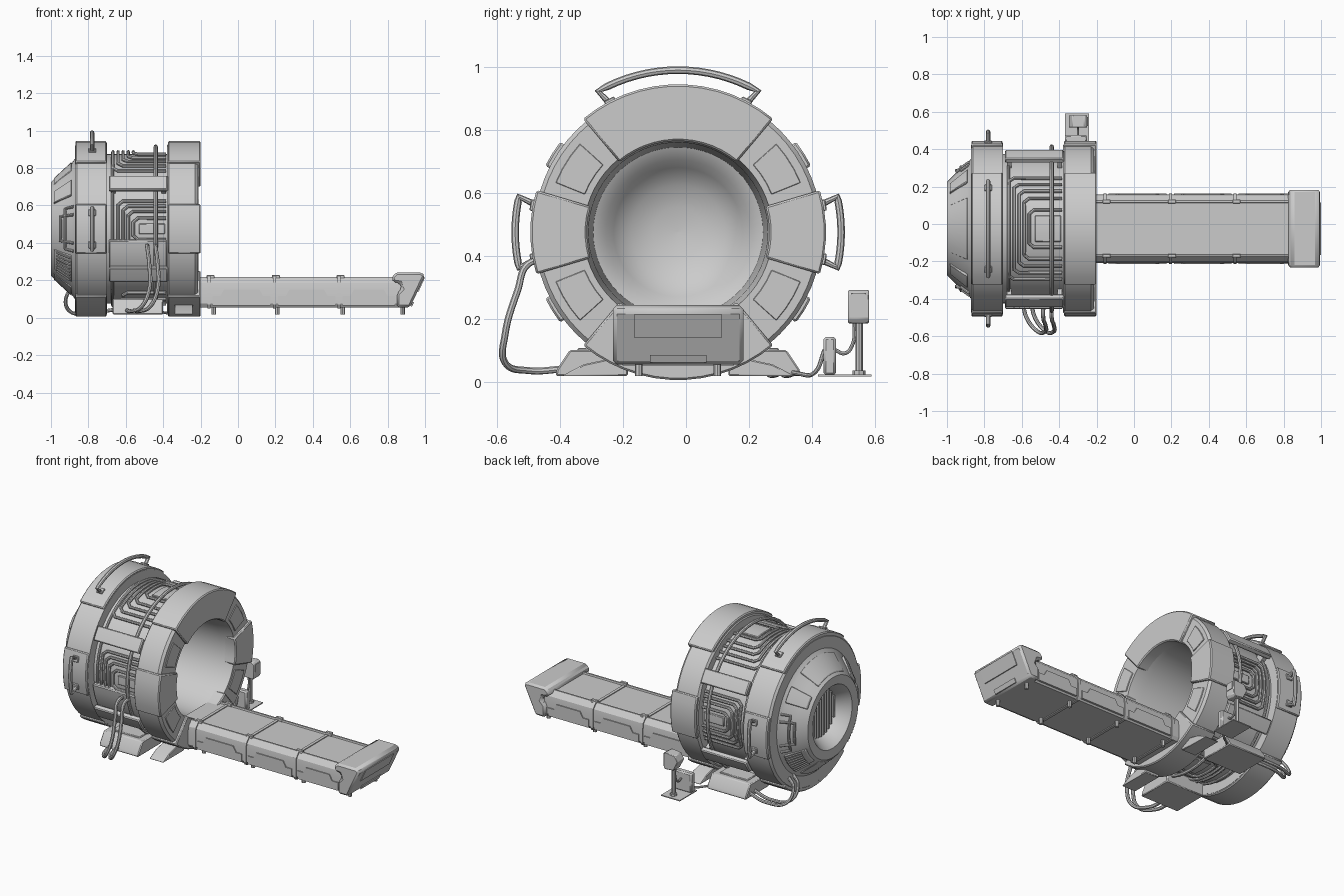
import bpy, bmesh, math
from mathutils import Vector

cube = bpy.data.objects.get("Cube")
if cube:
    bpy.data.objects.remove(cube)

CY, CZ = -0.025, 0.475          # axis of the scanner drum
grey = bpy.data.materials.new("grey_metal")
grey.use_nodes = True
grey.diffuse_color = (0.6, 0.6, 0.6, 1)
grey.node_tree.nodes["Principled BSDF"].inputs["Base Color"].default_value = (0.6, 0.6, 0.6, 1)


def P(x, deg, r):
    a = math.radians(deg)
    return Vector((x, CY + r * math.cos(a), CZ + r * math.sin(a)))


def finish(name, bm, bevel=0):
    bmesh.ops.remove_doubles(bm, verts=bm.verts, dist=1e-5)
    bmesh.ops.recalc_face_normals(bm, faces=bm.faces)
    me = bpy.data.meshes.new(name)
    bm.to_mesh(me)
    bm.free()
    return place(name, me, bevel)


def place(name, me, bevel=0):
    ob = bpy.data.objects.new(name, me)
    bpy.context.collection.objects.link(ob)
    me.materials.clear()
    me.materials.append(grey)
    bpy.ops.object.select_all(action='DESELECT')
    ob.select_set(True)
    bpy.context.view_layer.objects.active = ob
    bpy.ops.object.shade_smooth_by_angle(angle=math.radians(32))
    if bevel:
        m = ob.modifiers.new("edge", 'BEVEL')
        m.width, m.segments = bevel, 1
    return ob


def loft(name, rings, bevel=0, caps=True):
    """Skin a list of closed rings of points."""
    bm = bmesh.new()
    vs = [[bm.verts.new(p) for p in ring] for ring in rings]
    n = len(vs[0])
    for a, b in zip(vs, vs[1:]):
        for i in range(n):
            bm.faces.new((a[i], a[(i + 1) % n], b[(i + 1) % n], b[i]))
    if caps:
        bm.faces.new(vs[0])
        bm.faces.new(vs[-1])
    return finish(name, bm, bevel)


def lathe(name, profile, seg=64):
    return loft(name, [[P(x, 360 * i / seg, max(r, 0.002)) for i in range(seg)] for x, r in profile])


def sector(name, x0, x1, r0, r1, mid, half, bevel=0.006):
    n = max(2, int(half / 3))
    angles = [mid - half + 2 * half * i / n for i in range(n + 1)]
    return loft(name, [[P(x0, a, r0), P(x1, a, r0), P(x1, a, r1), P(x0, a, r1)] for a in angles], bevel)


def prism_x(name, yz, x0, x1, bevel=0):
    return loft(name, [[(x, y, z) for y, z in yz] for x in (x0, x1)], bevel)


def prism_y(name, xz, y0, y1, bevel=0):
    return loft(name, [[(x, y, z) for x, z in xz] for y in (y0, y1)], bevel)


def box(name, x0, x1, y0, y1, z0, z1, bevel=0.004):
    return prism_x(name, [(y0, z0), (y1, z0), (y1, z1), (y0, z1)], x0, x1, bevel)


def tube(name, pts, r, smooth=False, cyclic=False):
    cu = bpy.data.curves.new(name, 'CURVE')
    cu.dimensions = '3D'
    cu.bevel_depth, cu.bevel_resolution, cu.use_fill_caps = r, 2, True
    sp = cu.splines.new('BEZIER' if smooth else 'POLY')
    pool = sp.bezier_points if smooth else sp.points
    pool.add(len(pts) - 1)
    for p, q in zip(pool, pts):
        if smooth:
            p.co, p.handle_left_type, p.handle_right_type = q, 'AUTO', 'AUTO'
        else:
            p.co = (*q, 1)
    sp.use_cyclic_u, sp.resolution_u = cyclic, 8
    tmp = bpy.data.objects.new(name + "_path", cu)
    me = bpy.data.meshes.new_from_object(tmp)
    bpy.data.objects.remove(tmp)
    return place(name, me)


# Drum shell: front ring, waist, rear ring, tapered cap, back recess and bore
lathe("drum_shell", [(-0.85, 0), (-0.845, 0.08), (-0.82, 0.15), (-0.78, 0.205), (-0.74, 0.23),
                     (-0.72, 0.27), (-0.30, 0.285), (-0.215, 0.30), (-0.215, 0.445), (-0.23, 0.458),
                     (-0.37, 0.458), (-0.38, 0.445), (-0.38, 0.4), (-0.7, 0.4), (-0.7, 0.458),
                     (-0.86, 0.458), (-0.872, 0.445), (-0.872, 0.375), (-0.89, 0.35), (-0.95, 0.3),
                     (-1.0, 0.25), (-0.995, 0.195), (-0.93, 0.15), (-0.90, 0.145), (-0.90, 0)])

# Raised ring panels
for label, mid, half in (("top", 90, 40), ("bottom", 270, 40), ("left", 0, 16.5), ("right", 180, 16.5)):
    sector("front_panel_" + label, -0.375, -0.2, 0.29, 0.47, mid, half)
    sector("rear_panel_" + label, -0.87, -0.702, 0.44, 0.47, mid, half)
for mid in (32, 148, 212, 328):
    sector("inset_plate", -0.225, -0.21, 0.32, 0.42, mid, 10, 0.002)

# Back grille and cap panels
for i in range(-5, 6):
    y = i * 0.025
    h = math.sqrt(0.142 ** 2 - y * y)
    box("grille_slat", -0.92, -0.895, CY + y - 0.006, CY + y + 0.006, CZ - h, CZ + h, 0)


def cap_panel(name, mid, half, lift):
    def ring(a):
        return [P(-0.89, a, 0.34), P(-0.985, a, 0.255), P(-0.985, a, 0.262 + lift), P(-0.89, a, 0.35 + lift)]
    loft(name, [ring(mid - half + half * i / 4) for i in range(9)], 0.003)


for mid in (90, 270):
    cap_panel("cap_panel", mid, 28, 0.008)
for mid in (38, 142):
    cap_panel("cap_bracket", mid, 8, 0.018)
for mid in (218, 322):
    cap_panel("vent_body", mid, 14, 0.012)
    for k in range(8):
        a = mid - 12 + k * 24 / 7
        tube("vent_rib", [P(-0.9, a, 0.36), P(-0.97, a, 0.296)], 0.004)
for side in (0, 180):
    for k in range(2):
        h, xa = 12 + 7 * k, -0.95 + 0.025 * k
        r = 0.3 - 0.85 * (xa + 0.95) + 0.04 * k + 0.012
        arc = [P(xa, side - h + h * i / 4, r) for i in range(9)]
        tube("cap_pipe", [P(-0.88, side - h, 0.365)] + arc + [P(-0.88, side + h, 0.365)], 0.008)


# Nested pipes around the waist
def pipe_loop(mid, half, xk):
    pts = [P(-0.385, mid - half, 0.412), P(xk + 0.025, mid - half, 0.412)]
    inner = half - 3
    pts += [P(xk, mid - inner + inner * i / 6, 0.412) for i in range(13)]
    pts += [P(xk + 0.025, mid + half, 0.412), P(-0.385, mid + half, 0.412)]
    tube("waist_pipe", pts, 0.009)


for mid, halves in ((90, (14, 23, 29, 35, 41)), (0, (8, 13, 17, 21)), (180, (8, 13, 17, 21)), (270, (14, 24, 34))):
    for k, half in enumerate(halves):
        pipe_loop(mid, half, -0.56 - 0.027 * k)
    sector("waist_cover", -0.53, -0.39, 0.395, 0.41, mid, halves[0] - 4, 0.004)
tube("waist_hoop", [P(-0.44, i * 7.5, 0.44) for i in range(48)], 0.011, cyclic=True)
tube("waist_thin_hoop", [P(-0.67, i * 7.5, 0.41) for i in range(48)], 0.008, cyclic=True)
for mid in (32, 148, 212, 328):
    sector("bridge_plate", -0.69, -0.375, 0.44, 0.472, mid, 5.5)
    for x in (-0.68, -0.41):
        sector("bridge_block", x, x + 0.025, 0.39, 0.45, mid, 4, 0)
sector("hose_panel", -0.69, -0.38, 0.40, 0.435, 200, 12)

# Grab handles on the rear ring
for label, mid, half, r in (("top", 90, 29.5, 0.515), ("left", 0, 12.5, 0.518), ("right", 180, 12.5, 0.518)):
    arc = [P(-0.78, mid - half + half * i / 8, r) for i in range(17)]
    tube("handle_" + label, [P(-0.78, mid - half + 2, 0.45)] + arc + [P(-0.78, mid + half - 2, 0.45)], 0.012)
    for s in (-1, 1):
        sector("handle_foot", -0.8, -0.76, 0.46, 0.478, mid + s * (half - 2), 2.2, 0.003)

# Floor feet on both sides
for s in (-1, 1):
    def foot(outline):
        return [(CY + s * y, z) for y, z in outline]
    prism_x("main_foot", foot([(0.39, 0.018), (0.385, 0.04), (0.345, 0.1), (0.16, 0.1), (0.16, 0.018)]), -0.67, -0.4, 0.005)
    prism_x("front_foot", foot([(0.37, 0.018), (0.3, 0.055), (0.16, 0.085), (0.16, 0.018)]), -0.34, -0.24, 0.004)
    box("foot_lid", -0.63, -0.44, CY + s * 0.27 - 0.05, CY + s * 0.27 + 0.05, 0.09, 0.107)

# Hoses
for dx in (0, 0.045):
    x = -0.485 + dx
    tube("side_hose", [(x, -0.43, 0.385), (x, -0.5, 0.375), (x + 0.01, -0.535, 0.29), (x + 0.01, -0.575, 0.15),
                       (x - 0.03, -0.575, 0.06), (x - 0.09, -0.5, 0.035), (x - 0.11, -0.39, 0.04)], 0.011, True)
    tube("rear_hose", [(-0.87, 0.18 + dx, 0.16), (-0.915, 0.2 + dx, 0.12), (-0.9, 0.25 + dx, 0.035),
                       (-0.8, 0.29 + dx, 0.025), (-0.65, 0.27 + dx, 0.045)], 0.01, True)

# Patient bed
section = [(0.17, 0.055), (0.183, 0.075), (0.183, 0.15), (0.178, 0.185), (0.15, 0.217), (0.14, 0.217), (0.138, 0.207)]


def bed_outline(grow):
    half = [(y + grow, z + (grow if z > 0.1 else -grow)) for y, z in section]
    return [(CY + y, z) for y, z in half] + [(CY - y, z) for y, z in reversed(half)]


prism_x("bed_body", bed_outline(0), -0.27, 0.88)
for x in (-0.155, 0.195, 0.54):
    prism_x("bed_band", bed_outline(0.005), x - 0.009, x + 0.009)
    for s in (-1, 1):
        box("band_clip", x - 0.014, x + 0.03, CY + s * 0.145 - 0.01, CY + s * 0.145 + 0.01, 0.2, 0.228, 0.003)
for x0, x1 in ((-0.135, 0.175), (0.215, 0.52), (0.56, 0.84)):
    for s in (-1, 1):
        y = CY + s * 0.182
        lower = [(x0, 0.065), (x1, 0.065), (x1, 0.115), (x1 - 0.04, 0.115), (x1 - 0.06, 0.15),
                 (x0 + 0.06, 0.15), (x0 + 0.04, 0.115), (x0, 0.115)]
        prism_y("bed_side_panel", lower, y - 0.007, y + 0.007)
for x in (-0.13, 0.21, 0.56, 0.88):
    for s in (-1, 1):
        y = CY + s * 0.125
        tube("bed_leg", [(x, y, 0.018), (x, y, 0.07)], 0.012)

# Bed end block
end = [(0.82, 0.215), (0.845, 0.243), (0.98, 0.243), (1.0, 0.225), (0.92, 0.055),
       (0.85, 0.055), (0.85, 0.13), (0.875, 0.155), (0.865, 0.185), (0.83, 0.19)]
prism_y("bed_end_block", end, CY - 0.207, CY + 0.207, 0.012)
prism_y("bed_end_plate", [(0.96, 0.14), (0.995, 0.215), (1.0, 0.215), (0.966, 0.14)], CY - 0.14, CY + 0.14)
prism_y("bed_end_lower_plate", [(0.924, 0.06), (0.93, 0.06), (0.942, 0.085), (0.936, 0.085)], CY - 0.09, CY + 0.09)

# Control stand
box("stand_plate", -0.37, -0.24, 0.42, 0.59, 0.016, 0.022, 0)
tube("stand_post", [(-0.3, 0.55, 0.02), (-0.3, 0.55, 0.2)], 0.012)
tube("stand_collar", [(-0.3, 0.55, 0.02), (-0.3, 0.55, 0.035)], 0.02)
prism_y("control_head", [(-0.35, 0.25), (-0.32, 0.19), (-0.26, 0.185), (-0.25, 0.2), (-0.25, 0.28), (-0.265, 0.292), (-0.33, 0.285)],
        0.515, 0.582, 0.004)
box("control_screen", -0.252, -0.246, 0.525, 0.572, 0.235, 0.28, 0)
box("power_box", -0.37, -0.25, 0.437, 0.477, 0.02, 0.142, 0.008)
tube("power_cable", [(-0.45, 0.3, 0.045), (-0.38, 0.36, 0.025), (-0.32, 0.41, 0.03), (-0.31, 0.44, 0.1)], 0.007, True)
tube("stand_cable", [(-0.3, 0.475, 0.1), (-0.3, 0.505, 0.09), (-0.3, 0.53, 0.12), (-0.3, 0.535, 0.19)], 0.006, True)
